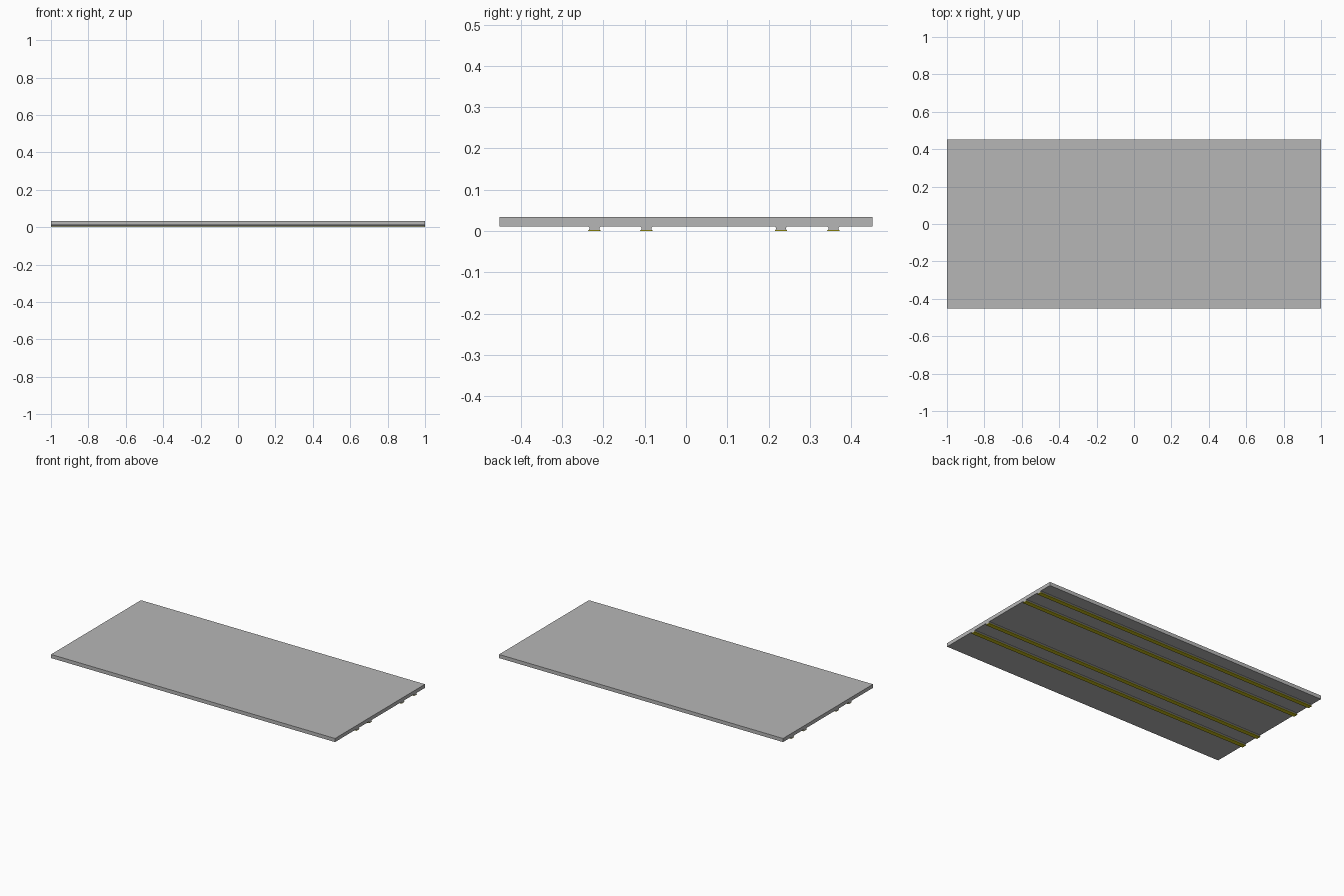
import bpy, bmesh

if "Cube" in bpy.data.objects:
    bpy.data.objects.remove(bpy.data.objects["Cube"])

def material(name, rgb):
    m = bpy.data.materials.new(name)
    m.diffuse_color = (*rgb, 1)
    m.use_nodes = True
    m.node_tree.nodes["Principled BSDF"].inputs["Base Color"].default_value = m.diffuse_color
    return m

grey = material("grey", (0.47, 0.47, 0.47))
olive = material("olive yellow", (0.58, 0.52, 0.01))

def extrude_along_x(name, profile, y, mat, length=2.0):
    """Extrude a (y, z) profile along x."""
    bm = bmesh.new()
    face = bm.faces.new([bm.verts.new((-length / 2, y + p, z)) for p, z in profile])
    out = bmesh.ops.extrude_face_region(bm, geom=[face], use_keep_orig=True)
    moved = [v for v in out["geom"] if isinstance(v, bmesh.types.BMVert)]
    bmesh.ops.translate(bm, verts=moved, vec=(length, 0, 0))
    bmesh.ops.recalc_face_normals(bm, faces=bm.faces)
    me = bpy.data.meshes.new(name)
    bm.to_mesh(me)
    bm.free()
    me.materials.append(mat)
    ob = bpy.data.objects.new(name, me)
    bpy.context.collection.objects.link(ob)
    return ob

def mirrored(half):
    return half + [(-y, z) for y, z in reversed(half)]

# Flat slab
extrude_along_x("slab", mirrored([(0.452, 0.011), (0.452, 0.034)]), 0, grey)

# Two pairs of rails under the slab: grey web with a yellow running strip
web = mirrored([(0.013, 0.003), (0.012, 0.005), (0.012, 0.008), (0.015, 0.011)])
strip = mirrored([(0.014, 0.0), (0.015, 0.001), (0.015, 0.003)])
for i, y in enumerate((-0.222, -0.096, 0.23, 0.357)):
    extrude_along_x(f"rail_web_{i + 1}", web, y, grey)
    extrude_along_x(f"rail_strip_{i + 1}", strip, y, olive)
